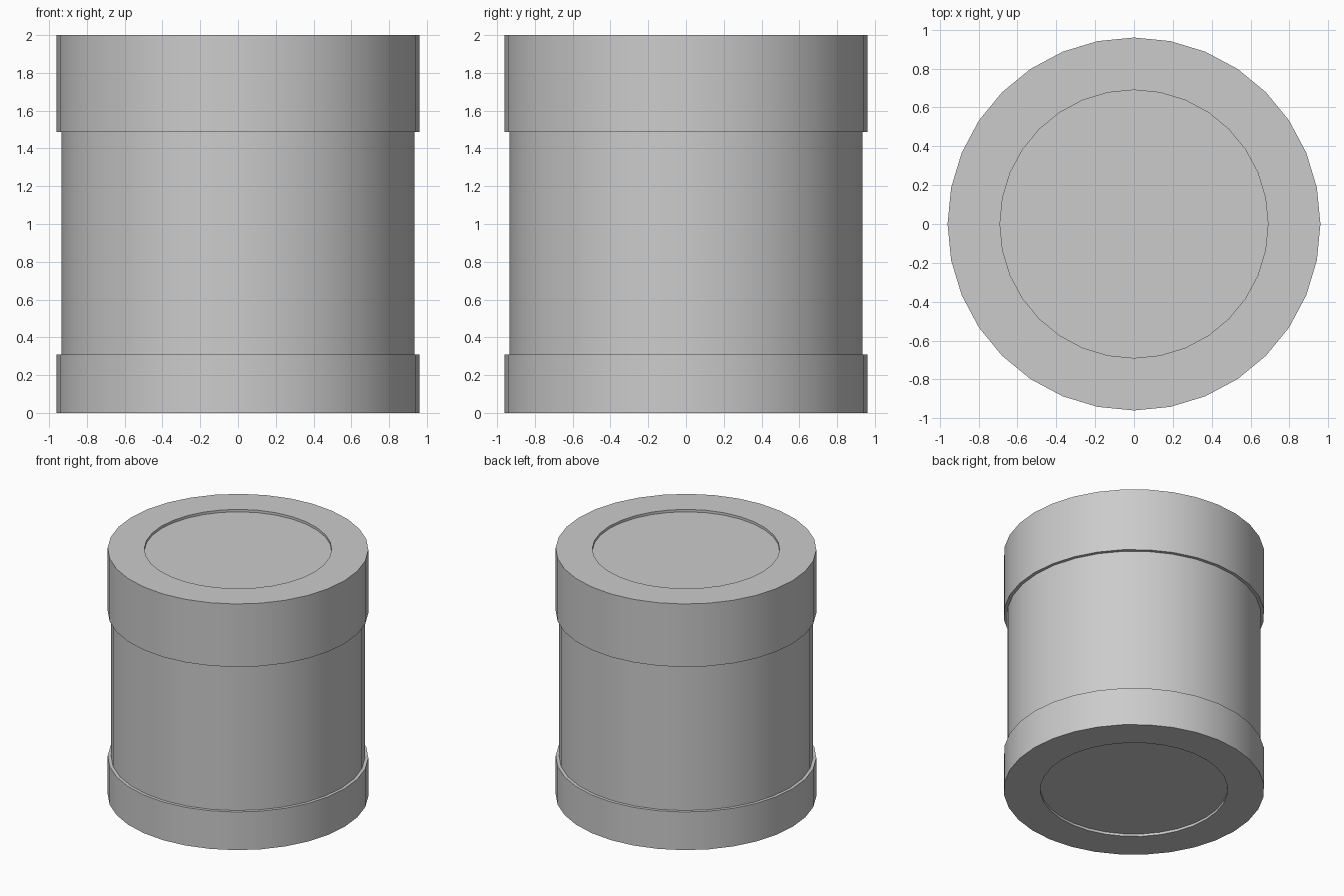
import bpy, bmesh
from math import cos, sin, tau, radians

if "Cube" in bpy.data.objects:
    bpy.data.objects.remove(bpy.data.objects["Cube"])

SIDES = 32


def lathe(name, profile):
    """Turn an (r, z) profile, listed bottom to top, into a capped solid."""
    bm = bmesh.new()
    rings = [[bm.verts.new((r * cos(tau * i / SIDES), r * sin(tau * i / SIDES), z))
              for i in range(SIDES)] for r, z in profile]
    for low, high in zip(rings, rings[1:]):
        for i in range(SIDES):
            j = (i + 1) % SIDES
            bm.faces.new((low[i], low[j], high[j], high[i]))
    bm.faces.new(rings[0][::-1])
    bm.faces.new(rings[-1])
    mesh = bpy.data.meshes.new(name)
    bm.to_mesh(mesh)
    bm.free()
    obj = bpy.data.objects.new(name, mesh)
    bpy.context.collection.objects.link(obj)
    bpy.context.view_layer.objects.active = obj
    obj.select_set(True)
    bpy.ops.object.shade_smooth_by_angle(angle=radians(30))
    return obj


RIM, WALL, DISH = 0.96, 0.935, 0.69
INSET = 0.02

# Canister: dished underside, base band, wall, lid band, dished top
lathe("canister", [
    (DISH, INSET), (DISH, 0),
    (RIM, 0), (RIM, 0.31),
    (WALL, 0.31), (WALL, 1.488),
    (RIM, 1.488), (RIM, 2),
    (DISH, 2), (DISH, 2 - INSET),
])
